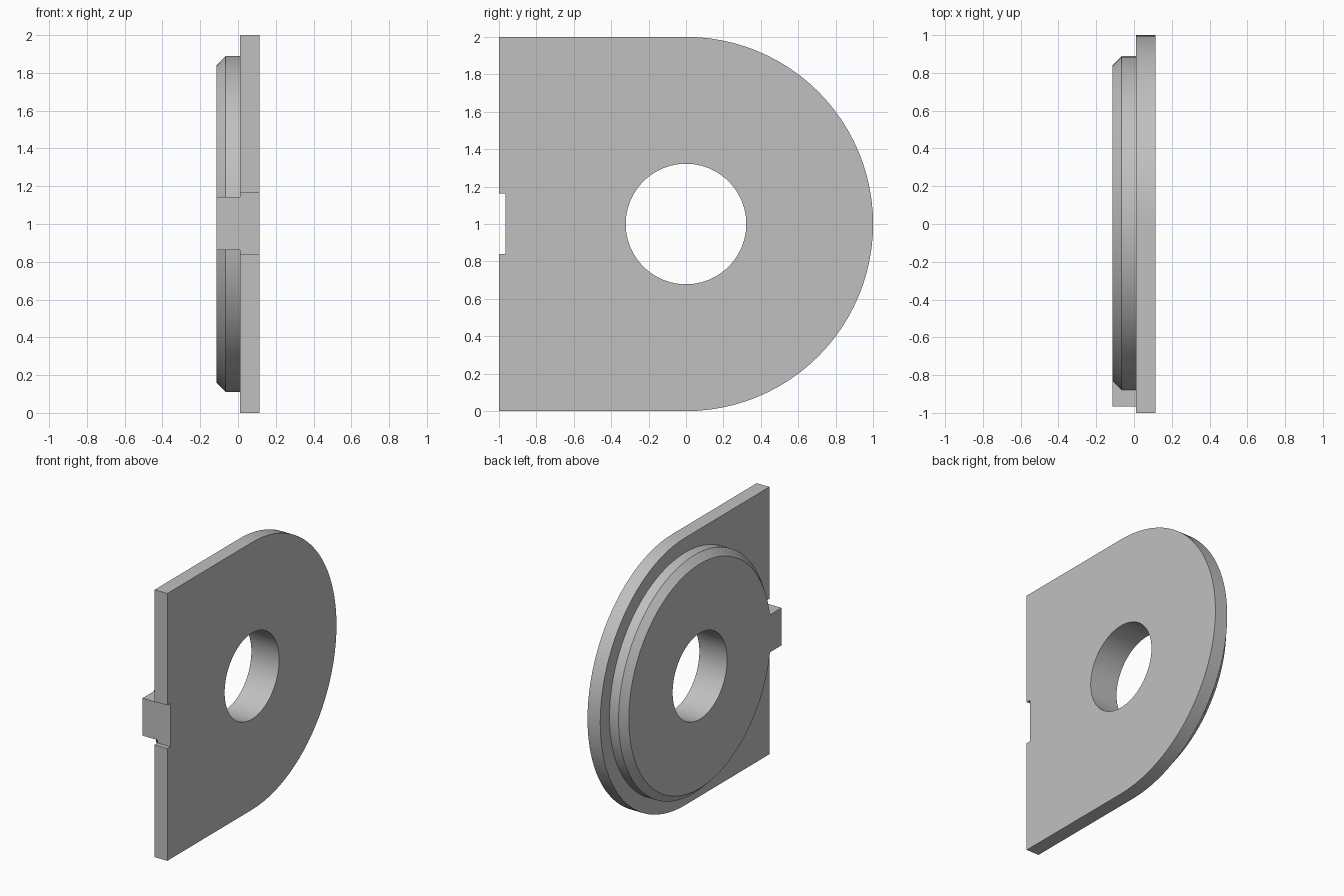
import bpy
import bmesh
from math import pi, sin, cos, radians

cube = bpy.data.objects.get("Cube")
if cube:
    bpy.data.objects.remove(cube)

SEGMENTS = 96
MID = 1.0            # height of the bore axis
BACK, SEAT, FACE = -0.115, 0.01, 0.115
EMBED = 0.06         # depth to which parts sink into the plate
NOTCH_Y = -0.965

grey = bpy.data.materials.new("plain_grey")
grey.use_nodes = True
grey.diffuse_color = (0.53, 0.53, 0.53, 1)
grey.node_tree.nodes["Principled BSDF"].inputs["Base Color"].default_value = grey.diffuse_color


def finish(name, bm):
    bmesh.ops.recalc_face_normals(bm, faces=bm.faces)
    mesh = bpy.data.meshes.new(name)
    bm.to_mesh(mesh)
    bm.free()
    mesh.materials.append(grey)
    obj = bpy.data.objects.new(name, mesh)
    bpy.context.collection.objects.link(obj)
    return obj


def circle(radius, start=0, end=2 * pi, count=SEGMENTS):
    step = (end - start) / count
    return [(radius * cos(start + i * step), MID + radius * sin(start + i * step))
            for i in range(count)]


def loft(name, sections):
    """Solid through matching (x, yz outline) sections, capped at both ends."""
    bm = bmesh.new()
    rings = [[bm.verts.new((x, y, z)) for y, z in outline] for x, outline in sections]
    for a, b in zip(rings, rings[1:]):
        for i in range(len(a)):
            j = (i + 1) % len(a)
            bm.faces.new((a[i], a[j], b[j], b[i]))
    bm.faces.new(rings[0])
    bm.faces.new(rings[-1])
    return finish(name, bm)


# Plate: rounded at the back, square and notched at the front
arc = circle(1.0, -pi / 2, pi / 2, SEGMENTS // 2) + [(0, 2 * MID)]
front_edge = [(-1, 2), (-1, 1.163), (NOTCH_Y, 1.163),
              (NOTCH_Y, 0.84), (-1, 0.84), (-1, 0)]
outline = arc + front_edge
plate = loft("plate", [(SEAT, outline), (FACE, outline)])

# Raised round boss with a chamfered rim
boss = loft("boss", [(BACK, circle(0.84)), (-0.065, circle(0.89)), (EMBED, circle(0.89))])

# Locating tab, flush with the boss face and the notch floor
tab_outline = [(NOTCH_Y, 0.862), (-0.7, 0.862), (-0.7, 1.142), (NOTCH_Y, 1.142)]
tab = loft("tab", [(BACK, tab_outline), (EMBED, tab_outline)])

# Cutter for the central bore
bore = loft("bore_cutter", [(-0.3, circle(0.322)), (0.3, circle(0.322))])
bore.hide_render = True

# Join the parts into one solid and drill it
bpy.context.view_layer.objects.active = plate
for part, operation in ((boss, 'UNION'), (tab, 'UNION'), (bore, 'DIFFERENCE')):
    mod = plate.modifiers.new(part.name, 'BOOLEAN')
    mod.object = part
    mod.operation = operation
    mod.solver = 'EXACT'
    bpy.ops.object.modifier_apply(modifier=mod.name)
    bpy.data.objects.remove(part)
plate.name = "bored_plate"

# Smooth round walls, crisp edges
bpy.ops.object.select_all(action='DESELECT')
plate.select_set(True)
bpy.ops.object.shade_smooth_by_angle(angle=radians(25))
